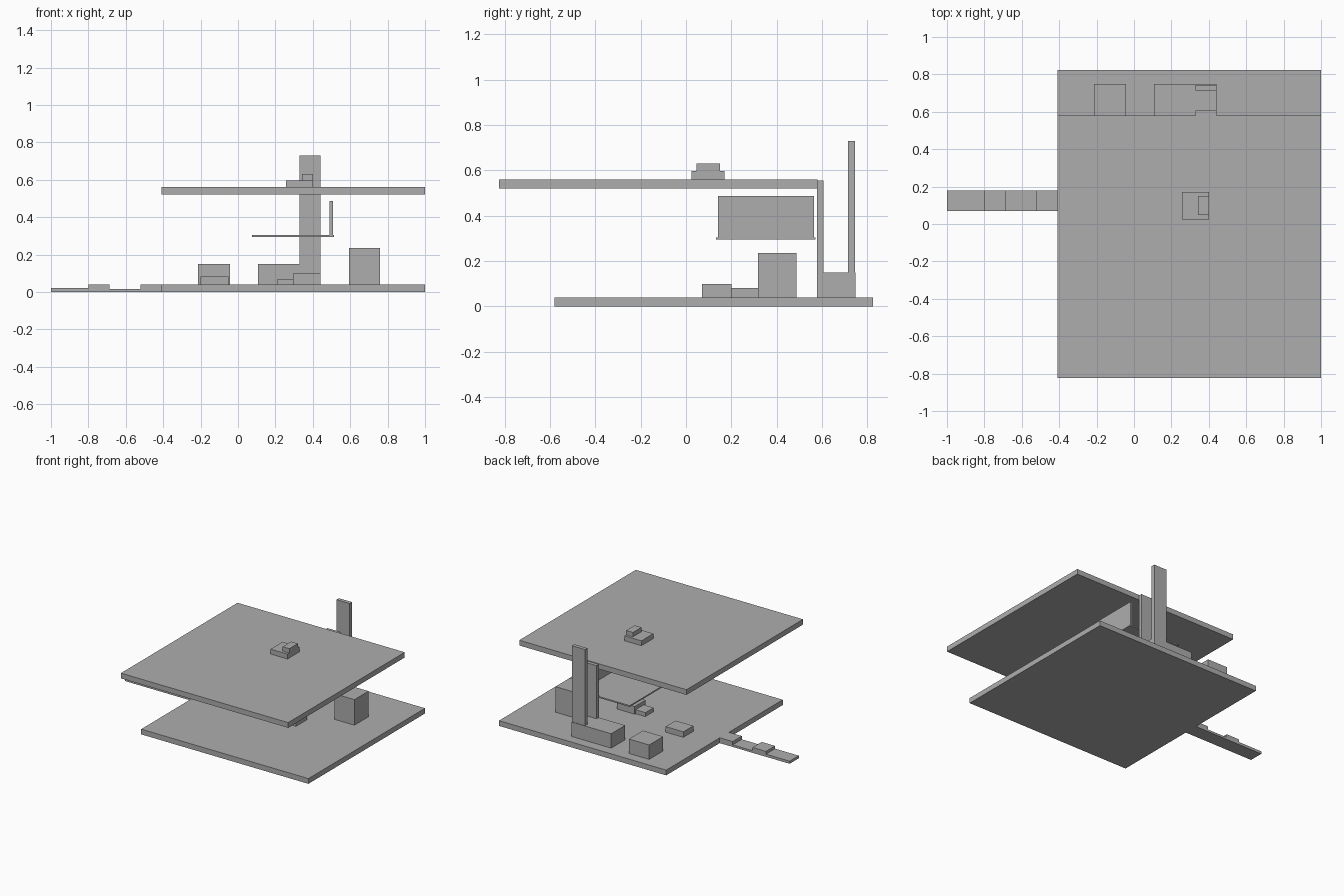
import bpy
import bmesh

if "Cube" in bpy.data.objects:
    bpy.data.objects.remove(bpy.data.objects["Cube"])

grey = bpy.data.materials.new("plain grey")
grey.diffuse_color = (0.42, 0.42, 0.42, 1)
grey.use_nodes = True
grey.node_tree.nodes["Principled BSDF"].inputs["Base Color"].default_value = grey.diffuse_color


def box(name, x, y, z):
    """Axis-aligned box from (low, high) ranges."""
    bm = bmesh.new()
    bmesh.ops.create_cube(bm, size=1)
    for v in bm.verts:
        v.co = [r[0] if c < 0 else r[1] for c, r in zip(v.co, (x, y, z))]
    mesh = bpy.data.meshes.new(name)
    bm.to_mesh(mesh)
    bm.free()
    mesh.materials.append(grey)
    obj = bpy.data.objects.new(name, mesh)
    bpy.context.collection.objects.link(obj)
    return obj


# Floor and raised roof slab, offset from each other in depth
SLAB_X = (-0.41, 1.0)
FLOOR = 0.04
box("floor_slab", SLAB_X, (-0.58, 0.824), (0, FLOOR))
box("roof_slab", SLAB_X, (-0.824, 0.58), (0.52, 0.56))

# Stepped block on the roof
box("roof_block", (0.257, 0.40), (0.025, 0.17), (0.56, 0.597))
box("roof_block_cap", (0.343, 0.40), (0.047, 0.15), (0.597, 0.63))

# Row of blocks along the back, with two upright panels
BACK_Y = (0.58, 0.748)
box("back_block_left", (-0.213, -0.043), BACK_Y, (FLOOR, 0.15))
box("back_block_right", (0.107, 0.44), BACK_Y, (FLOOR, 0.15))
box("short_panel", (0.33, 0.441), (0.578, 0.606), (FLOOR, 0.555))
box("tall_panel", (0.33, 0.441), (0.715, 0.744), (FLOOR, 0.73))

# Blocks standing on the floor
box("tall_block", (0.593, 0.76), (0.317, 0.487), (FLOOR, 0.235))
box("low_pad", (-0.20, -0.05), (0.197, 0.317), (FLOOR, 0.082))
box("middle_block", (0.293, 0.44), (0.07, 0.20), (FLOOR, 0.098))
box("middle_step", (0.21, 0.293), (0.09, 0.19), (FLOOR, 0.07))

# Floating shelf with an upright back
box("shelf", (0.075, 0.513), (0.133, 0.57), (0.295, 0.305))
box("shelf_back", (0.49, 0.508), (0.14, 0.565), (0.305, 0.487))

# Stepped walkway on the left side: start, end, height
for i, (x0, x1, top) in enumerate([(-1.0, -0.80, 0.02), (-0.80, -0.687, 0.041),
                                   (-0.687, -0.52, 0.016), (-0.52, -0.41, 0.041)]):
    box(f"walkway_step_{i + 1}", (x0, x1), (0.07, 0.18), (0, top))
